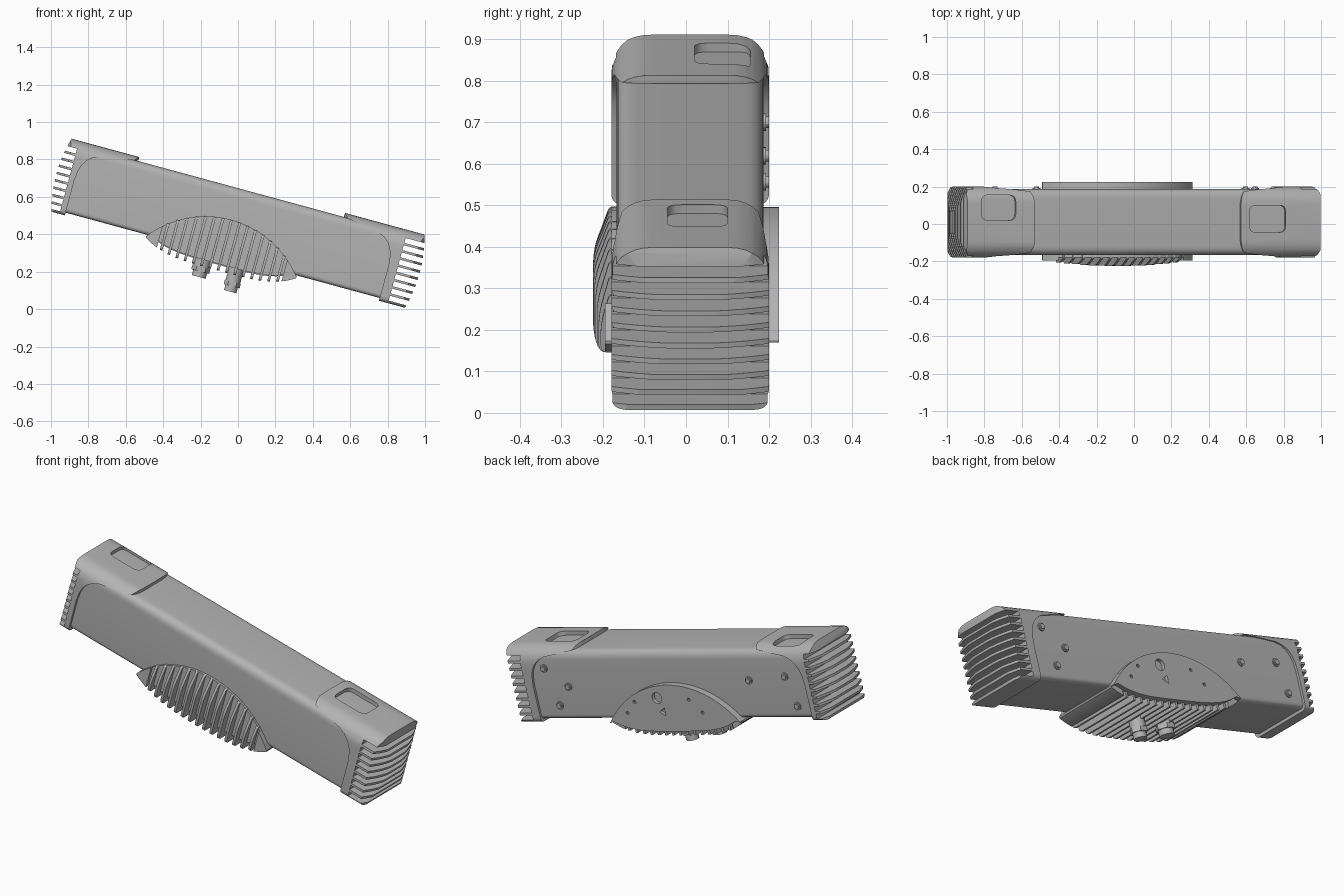
import bpy, bmesh, math
from mathutils import Matrix, Vector

old = bpy.data.objects.get("Cube")
if old:
    bpy.data.objects.remove(old, do_unlink=True)

grey = bpy.data.materials.new("neutral_grey")
grey.use_nodes = True
grey.diffuse_color = (0.45, 0.45, 0.45, 1)
grey.node_tree.nodes["Principled BSDF"].inputs["Base Color"].default_value = (0.45, 0.45, 0.45, 1)

# Everything is built level, then tilted nose-down about y
TILT = Matrix.Translation((0, 0, 0.457)) @ Matrix.Rotation(math.radians(15.2), 4, 'Y')
MID = 0.01  # y of the housing centre line


def place(axis, a, b, h):
    return {'x': (h, a, b), 'y': (a, h, b), 'z': (a, b, h)}[axis]


def prisms(name, axis, items):
    """Object made of extruded outlines; items are (points, low, high)."""
    bm = bmesh.new()
    for pts, lo, hi in items:
        low = [bm.verts.new(place(axis, a, b, lo)) for a, b in pts]
        high = [bm.verts.new(place(axis, a, b, hi)) for a, b in pts]
        bm.faces.new(low)
        bm.faces.new(high)
        for i in range(len(pts)):
            j = (i + 1) % len(pts)
            bm.faces.new((low[i], low[j], high[j], high[i]))
    bmesh.ops.recalc_face_normals(bm, faces=bm.faces)
    me = bpy.data.meshes.new(name)
    bm.to_mesh(me)
    bm.free()
    me.materials.append(grey)
    ob = bpy.data.objects.new(name, me)
    bpy.context.collection.objects.link(ob)
    return ob


def rounded(corners, steps=8):
    """Round each (a, b, radius) corner of an outline."""
    out = []
    n = len(corners)
    for i, (a, b, r) in enumerate(corners):
        p = Vector((a, b))
        if r == 0:
            out.append((a, b))
            continue
        d0 = (Vector(corners[i - 1][:2]) - p).normalized() * r
        d1 = (Vector(corners[(i + 1) % n][:2]) - p).normalized() * r
        for k in range(steps + 1):
            t = k / steps
            q = p + d0 * (1 - t) ** 2 + d1 * t ** 2
            out.append((q.x, q.y))
    return out


def section(half, low, high, r_low, r_high):
    return rounded([(MID - half, low, r_low), (MID + half, low, r_low),
                    (MID + half, high, r_high), (MID - half, high, r_high)])


def circle(a, b, r, n=20):
    return [(a + r * math.cos(2 * math.pi * k / n), b + r * math.sin(2 * math.pi * k / n)) for k in range(n)]


def rect(a0, a1, b0, b1, r=0):
    return rounded([(a0, b0, r), (a1, b0, r), (a1, b1, r), (a0, b1, r)], 4)


def carve(ob, steps):
    """Apply booleans, then discard the cutters."""
    for op, cutter in steps:
        mod = ob.modifiers.new(op, 'BOOLEAN')
        mod.operation, mod.object, mod.solver = op, cutter, 'EXACT'
        cutter.hide_render = True
    bpy.context.view_layer.update()
    dg = bpy.context.evaluated_depsgraph_get()
    me = bpy.data.meshes.new_from_object(ob.evaluated_get(dg))
    ob.modifiers.clear()
    ob.data = me
    for _, cutter in steps:
        bpy.data.objects.remove(cutter, do_unlink=True)


parts = []

# Long housing
parts.append(prisms("housing", 'x', [(section(0.177, -0.185, 0.183, 0.025, 0.05), -0.92, 0.87)]))


# Finned end caps
def end_cap(name, s, inner, wall, core, pocket):
    def flip(pts):
        return [(s * a, b) for a, b in pts]
    cap = prisms(name, 'x', [(section(0.19, -0.2, 0.205, 0.03, 0.1), min(s * 0.5, s * 1.05), max(s * 0.5, s * 1.05))])
    # Outline from above: bowed nose, rounded inner corners
    ys = [MID + 0.21 * (k / 8 - 1) for k in range(17)]
    nose = [(1.01 - 1.3 * (y - MID) ** 2, y, 0) for y in ys]
    plan = rounded(nose + [(inner, ys[-1], 0.13), (inner, ys[0], 0.13)])
    # Outline from the front: bowed nose, top lip, curved inner edge
    ws = [-0.22 + 0.44 * k / 16 for k in range(17)]
    side = [(1.007 - 0.7 * w * w, w) for w in ws]
    side += [(inner - 0.01, 0.22), (inner - 0.01, 0.186)]
    side += [(wall - d, w) for d, w in ((0.1, 0.152), (0.065, 0.137), (0.038, 0.115),
                                        (0.018, 0.085), (0.006, 0.05), (0, 0), (0, -0.22))]
    slots = [(rect(min(s * core, s * 1.1), max(s * core, s * 1.1), w, w + 0.027), -0.4, 0.4)
             for w in [-0.186 + 0.04 * k for k in range(9)]]
    carve(cap, [
        ('INTERSECT', prisms("plan_cutter", 'z', [(flip(plan), -0.3, 0.3)])),
        ('INTERSECT', prisms("side_cutter", 'y', [(flip(side), -0.3, 0.3)])),
        ('DIFFERENCE', prisms("slot_cutter", 'y', slots)),
        ('DIFFERENCE', prisms("pocket_cutter", 'z', [(rect(*pocket, 0.035), 0.172, 0.3)])),
    ])
    parts.append(cap)


end_cap("left_end_cap", 1, 0.537, 0.835, 0.885, (0.585, 0.785, -0.045, 0.1))
end_cap("right_end_cap", -1, 0.603, 0.905, 0.935, (-0.9, -0.71, 0.02, 0.155))

# Heat sink saddle: circular upper edge, flat-bellied lower edge
U0, SPAN, R = -0.04, 0.416, 0.53


def upper(u):
    return 0.01 - R + math.sqrt(R * R - (u - U0) ** 2)


def lower(u):
    return -0.27 + 0.07 * ((u - U0) / SPAN) ** 4


def lens(u0, u1, lift=0.0, n=32):
    us = [u0 + (u1 - u0) * k / n for k in range(n + 1)]
    return ([(u, upper(u)) for u in us] +
            [(u, min(lower(u) + lift, upper(u) - 0.004)) for u in reversed(us)])


left, right = U0 - SPAN, U0 + SPAN
parts.append(prisms("saddle_core", 'y', [(lens(left, right, 0.035), -0.18, 0.2)]))
parts.append(prisms("saddle_ends", 'y', [(lens(left, -0.385, 0, 8), -0.195, 0.2),
                                         (lens(0.305, right, 0, 8), -0.195, 0.2)]))

# Cooling fins wrapping the bowed front and the underside
fins = []
for k in range(15):
    u = -0.36 + 0.046 * k
    t, b = upper(u), lower(u)
    front = -0.224 + 0.03 * ((u - U0) / SPAN) ** 2
    drop = min(0.1, 0.5 * (t - b))
    outline = rounded([(0.2, b, 0), (0.2, b + 0.05, 0), (-0.16, b + 0.05, 0), (-0.16, t, 0),
                       (-0.185, t, 0.01), (front, t - drop, 0.03), (front, b, 0.02)], 4)
    fins.append((outline, u - 0.007, u + 0.007))
parts.append(prisms("cooling_fins", 'x', fins))

# Back plate with drilled holes
plate = prisms("back_plate", 'y', [(lens(left, right, 0.03), 0.18, 0.224)])
holes = [circle(0.04, -0.06, 0.03), circle(0.02, -0.135, 0.024, 3)]
holes += [circle(u, w, 0.009, 10) for u, w in ((0.19, -0.08), (-0.16, -0.07), (0.25, -0.14), (-0.23, -0.14))]
carve(plate, [('DIFFERENCE', prisms("hole_cutter", 'y', [(h, 0.205, 0.3) for h in holes]))])
parts.append(plate)

# Cable connectors under the saddle
for name, u, r, end in (("right_connector", -0.128, 0.045, -0.33), ("left_connector", 0.055, 0.04, -0.362)):
    parts.append(prisms(name, 'z', [(circle(u, 0, r), end + 0.055, -0.22),
                                    (circle(u, 0, r * 1.1, 6), end + 0.03, end + 0.055),
                                    (circle(u, 0, r * 0.85), end, end + 0.03)]))

# Back screws with washers
screws = []
for u, w in ((0.75, 0.09), (0.62, -0.01), (0.7, -0.11), (-0.78, 0.04), (-0.545, 0.02), (-0.82, -0.12)):
    screws += [(circle(u, w, 0.021, 16), 0.18, 0.193), (circle(u, w, 0.014, 12), 0.19, 0.2)]
parts.append(prisms("back_screws", 'y', screws))

# Tilt and shade
bpy.ops.object.select_all(action='DESELECT')
for ob in parts:
    ob.data.transform(TILT)
    ob.select_set(True)
bpy.context.view_layer.objects.active = parts[0]
bpy.ops.object.shade_smooth_by_angle(angle=math.radians(30))
